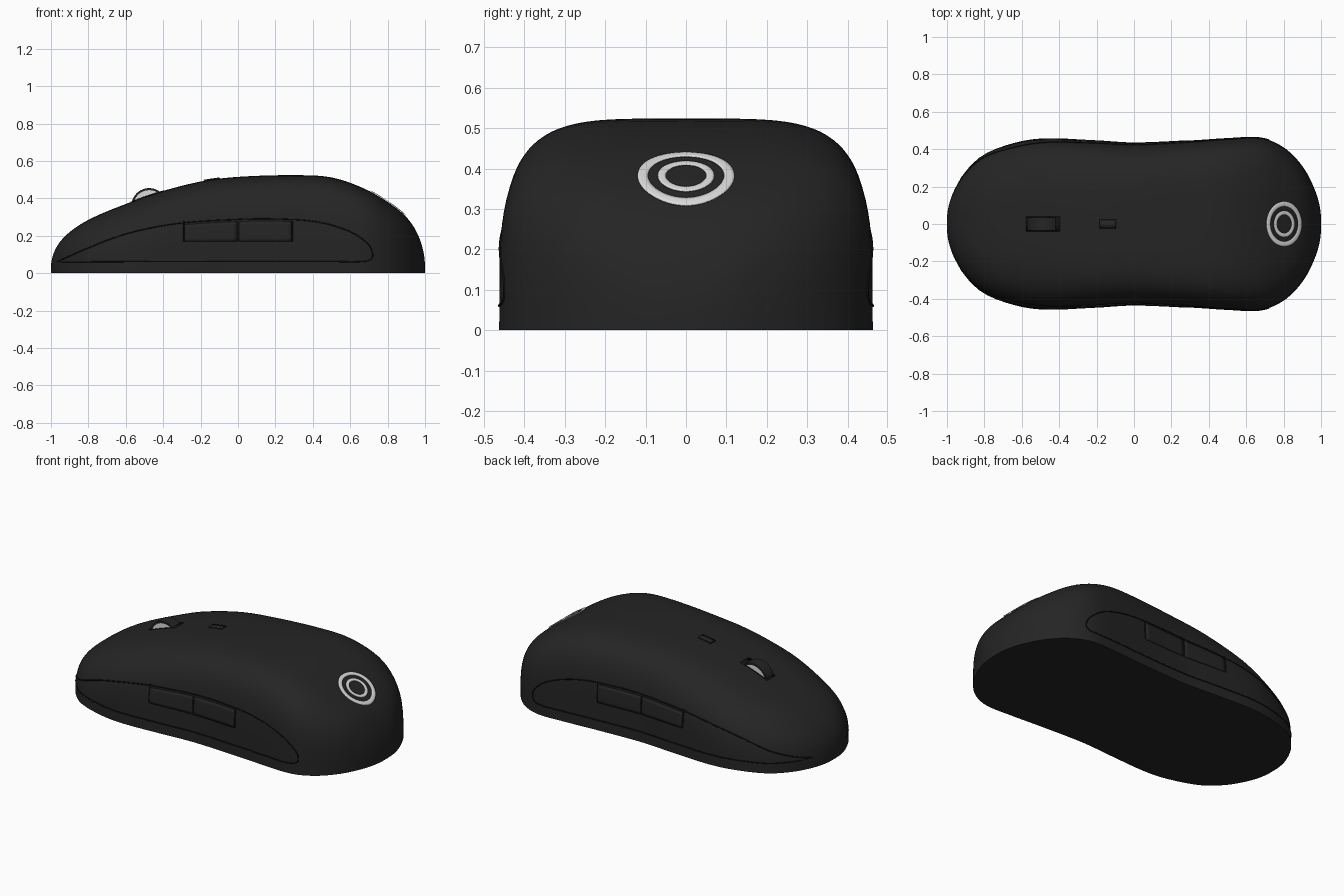
import bpy, bmesh, math
from mathutils import Vector

cube = bpy.data.objects.get("Cube")
if cube:
    bpy.data.objects.remove(cube, do_unlink=True)


def material(name, r, g, b, rough=0.6):
    m = bpy.data.materials.new(name)
    m.use_nodes = True
    m.diffuse_color = (r, g, b, 1)
    bsdf = m.node_tree.nodes["Principled BSDF"]
    bsdf.inputs["Base Color"].default_value = (r, g, b, 1)
    bsdf.inputs["Roughness"].default_value = rough
    return m


BLACK = material("matte black", 0.018, 0.018, 0.018)
DARK = material("seam black", 0.006, 0.006, 0.006)
GREY = material("light grey", 0.72, 0.72, 0.72)

# Stations along the body: x, half width, height, squareness of the section
STATIONS = [
    (-1, .02, .03, 2.6), (-.97, .16, .14, 2.7), (-.9, .28, .22, 2.8),
    (-.8, .37, .285, 3), (-.6, .44, .37, 3.3), (-.45, .455, .425, 3.6),
    (-.2, .443, .49, 4), (0, .431, .515, 4.3), (.3, .443, .524, 4.6),
    (.5, .456, .512, 4.6), (.68, .459, .45, 4.4), (.8, .41, .38, 4),
    (.9, .31, .30, 3.6), (.96, .2, .21, 3.2), (1, .02, .03, 3)]


def angle(x):
    return math.acos(max(-1, min(1, -x)))


def shape(x):
    """Smoothly interpolated half width, height and squareness at x."""
    ts = [angle(s[0]) for s in STATIONS]
    t = angle(x)
    last = len(ts) - 2
    i = next((k for k in range(last) if t <= ts[k + 1]), last)
    span = ts[i + 1] - ts[i]
    u = (t - ts[i]) / span

    def slope(k, c):
        a, b = max(k - 1, 0), min(k + 1, last + 1)
        return (STATIONS[b][c] - STATIONS[a][c]) / (ts[b] - ts[a])

    out = []
    for c in (1, 2, 3):
        p, q = STATIONS[i][c], STATIONS[i + 1][c]
        m, n = slope(i, c) * span, slope(i + 1, c) * span
        out.append(p + u * m + u * u * (3 * (q - p) - 2 * m - n)
                   + u ** 3 * (2 * (p - q) + m + n))
    return out


def top_z(x, y):
    w, h, p = shape(x)
    return h * max(0, 1 - abs(y / w) ** p) ** (1 / p)


def side_y(x, z):
    w, h, p = shape(x)
    return w * max(0, 1 - (z / h) ** p) ** (1 / p)


def finish(name, bm, mats, smooth=True):
    bmesh.ops.recalc_face_normals(bm, faces=bm.faces)
    mesh = bpy.data.meshes.new(name)
    bm.to_mesh(mesh)
    bm.free()
    ob = bpy.data.objects.new(name, mesh)
    bpy.context.collection.objects.link(ob)
    for m in mats:
        mesh.materials.append(m)
    if smooth:
        bpy.ops.object.select_all(action="DESELECT")
        ob.select_set(True)
        bpy.context.view_layer.objects.active = ob
        bpy.ops.object.shade_smooth_by_angle(angle=math.radians(40))
    return ob


def grid(name, rows, mat, wrap=False, cap=False):
    """Skin a grid of points; wrap closes each row, cap fills both ends."""
    bm = bmesh.new()
    vs = [[bm.verts.new(p) for p in row] for row in rows]
    n = len(rows[0])
    for a, b in zip(vs, vs[1:]):
        for j in range(n if wrap else n - 1):
            k = (j + 1) % n
            bm.faces.new((a[j], a[k], b[k], b[j]))
    if cap:
        bm.faces.new(vs[0])
        bm.faces.new(vs[-1])
    return finish(name, bm, [mat])


def thicken(ob, amount):
    mod = ob.modifiers.new("thickness", "SOLIDIFY")
    mod.thickness = amount
    mod.offset = 0


# Body shell, lofted from nose to tail
rows = []
for i in range(73):
    x = -math.cos(math.pi * i / 72)
    w, h, p = shape(x)
    row = []
    for j in range(49):
        a = math.pi * j / 48
        c, s = math.cos(a), max(0, math.sin(a))
        if j == 48:
            s = 0
        row.append((x, math.copysign(abs(c) ** (2 / p), c) * w, h * s ** (2 / p)))
    rows.append(row)
grid("body_shell", rows, BLACK, wrap=True, cap=True)

# Side panel seams and side buttons, on both sides
SEAM = [(-.97, .06), (-.85, .115), (-.6, .21), (-.33, .265), (0, .288),
        (.2, .29), (.42, .275), (.6, .222), (.7, .15), (.72, .09),
        (.69, .065), (.5, .062), (0, .062), (-.5, .062)]


def seam_path():
    n, steps, pts = len(SEAM), 10, []
    for i in range(n):
        a, b, c, d = [Vector(SEAM[(i + k) % n]) for k in (-1, 0, 1, 2)]
        # shorten the tangents where neighbouring spans are uneven
        length = (c - b).length
        m = (c - a).normalized() * length
        q = (d - b).normalized() * length
        if i in (0, n - 1):
            m = q = c - b
        for s in range(steps):
            u = s / steps
            pts.append(b + u * m + u * u * (3 * (c - b) - 2 * m - q)
                       + u ** 3 * (2 * (b - c) + m + q))
    return pts


def tube(name, points, radius, mat, closed):
    curve = bpy.data.curves.new(name, "CURVE")
    curve.dimensions = "3D"
    curve.bevel_depth = radius
    curve.bevel_resolution = 1
    line = curve.splines.new("POLY")
    line.points.add(len(points) - 1)
    for pt, co in zip(line.points, points):
        pt.co = (*co, 1)
    line.use_cyclic_u = closed
    curve.materials.append(mat)
    ob = bpy.data.objects.new(name, curve)
    bpy.context.collection.objects.link(ob)


for side, label in ((1, "back"), (-1, "front")):
    tube(label + "_panel_seam",
         [(p.x, side * side_y(p.x, p.y), p.y) for p in seam_path()],
         .0035, DARK, True)
    for start, end, part in ((-.285, -.005, "forward"), (.005, .285, "rear")):
        rows = []
        for i in range(13):
            x = start + (end - start) * i / 12
            top = .276 + .03 * x - .1 * x * x
            zs = [.17 + (top - .17) * j / 6 for j in range(7)]
            rows.append([(x, side * (side_y(x, z) + .002), z) for z in zs])
        thicken(grid(f"{label}_{part}_side_button", rows, BLACK), .008)
    for x in (-.29, 0, .29):
        zs = [.17 + .11 * j / 6 for j in range(7)]
        tube(label + "_button_gap",
             [(x, side * (side_y(x, z) + .001), z) for z in zs],
             .003, DARK, False)

# Two concentric rings laid on the tail
for name, outer, inner in (("outer_ring", .12, .094), ("inner_ring", .07, .05)):
    rows = []
    for k in range(4):
        r = inner + (outer - inner) * k / 3
        ring = []
        for j in range(64):
            a = 2 * math.pi * j / 64
            x, y = .8 + .79 * r * math.cos(a), r * math.sin(a)
            ring.append((x + .003, y, top_z(x, y) + .003))
        rows.append(ring)
    thicken(grid(name, rows, GREY, wrap=True), .003)


# Plates that follow the top: wheel slot and small mode button
def top_plate(name, x0, x1, half, lift, mat):
    rows = []
    for i in range(9):
        x = x0 + (x1 - x0) * i / 8
        rows.append([(x, y, top_z(x, y) + lift) for y in (-half, 0, half)])
    thicken(grid(name, rows, mat), .006)


top_plate("wheel_slot", -.575, -.395, .04, -.001, DARK)
top_plate("mode_button_gap", -.185, -.095, .023, -.001, DARK)
top_plate("mode_button", -.18, -.1, .019, .003, BLACK)

# Scroll wheel: dark tread, light hubs inset on both sides
bm = bmesh.new()
bmesh.ops.create_cone(bm, cap_ends=True, segments=40, radius1=.095,
                      radius2=.095, depth=.07)
caps = [f for f in bm.faces if abs(f.normal.z) > .9]
bmesh.ops.inset_individual(bm, faces=caps, thickness=.011)
for f in caps:
    f.material_index = 1
wheel = finish("scroll_wheel", bm, [BLACK, GREY])
wheel.rotation_euler.x = math.pi / 2
wheel.location = (-.475, 0, .36)
